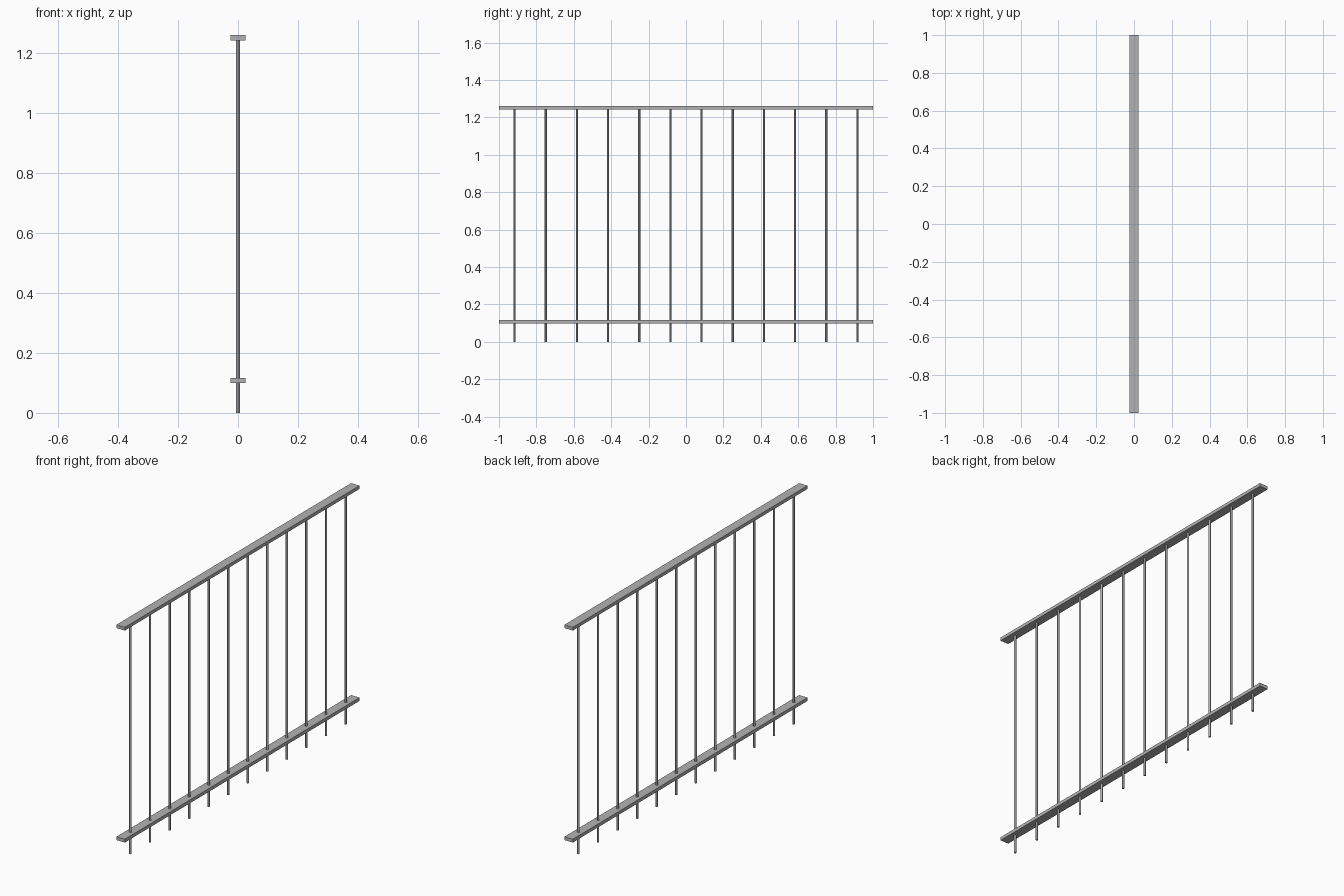
import bpy

# Remove the default cube
cube = bpy.data.objects.get("Cube")
if cube:
    bpy.data.objects.remove(cube, do_unlink=True)

# Single grey metal colour
GREY = (0.45, 0.45, 0.45, 1.0)
metal = bpy.data.materials.new("grey_metal")
metal.use_nodes = True
metal.diffuse_color = GREY
metal.node_tree.nodes["Principled BSDF"].inputs["Base Color"].default_value = GREY

LENGTH = 2.0
RAIL_WIDTH = 0.05
RAIL_THICKNESS = 0.018
TOP = 1.26
BAR_COUNT = 12
BAR_RADIUS = 0.006


def add_rail(name, z):
    """Flat horizontal rail running along y."""
    bpy.ops.mesh.primitive_cube_add(size=1, location=(0, 0, z))
    rail = bpy.context.object
    rail.name = name
    rail.scale = (RAIL_WIDTH, LENGTH, RAIL_THICKNESS)
    bpy.ops.object.transform_apply(location=False, rotation=False, scale=True)
    rail.data.materials.append(metal)


def add_bar(name, y, height):
    """Thin round upright standing on the ground."""
    bpy.ops.mesh.primitive_cylinder_add(
        vertices=12, radius=BAR_RADIUS, depth=height, location=(0, y, height / 2))
    bar = bpy.context.object
    bar.name = name
    bar.data.materials.append(metal)
    bpy.ops.object.shade_smooth_by_angle()


# Rails
add_rail("top_rail", TOP - RAIL_THICKNESS / 2)
add_rail("bottom_rail", 0.108)

# Evenly spaced upright bars, half a gap in from each end
spacing = LENGTH / BAR_COUNT
for i in range(BAR_COUNT):
    add_bar(f"upright_bar_{i + 1}", -LENGTH / 2 + spacing * (i + 0.5),
            TOP - RAIL_THICKNESS / 2)
